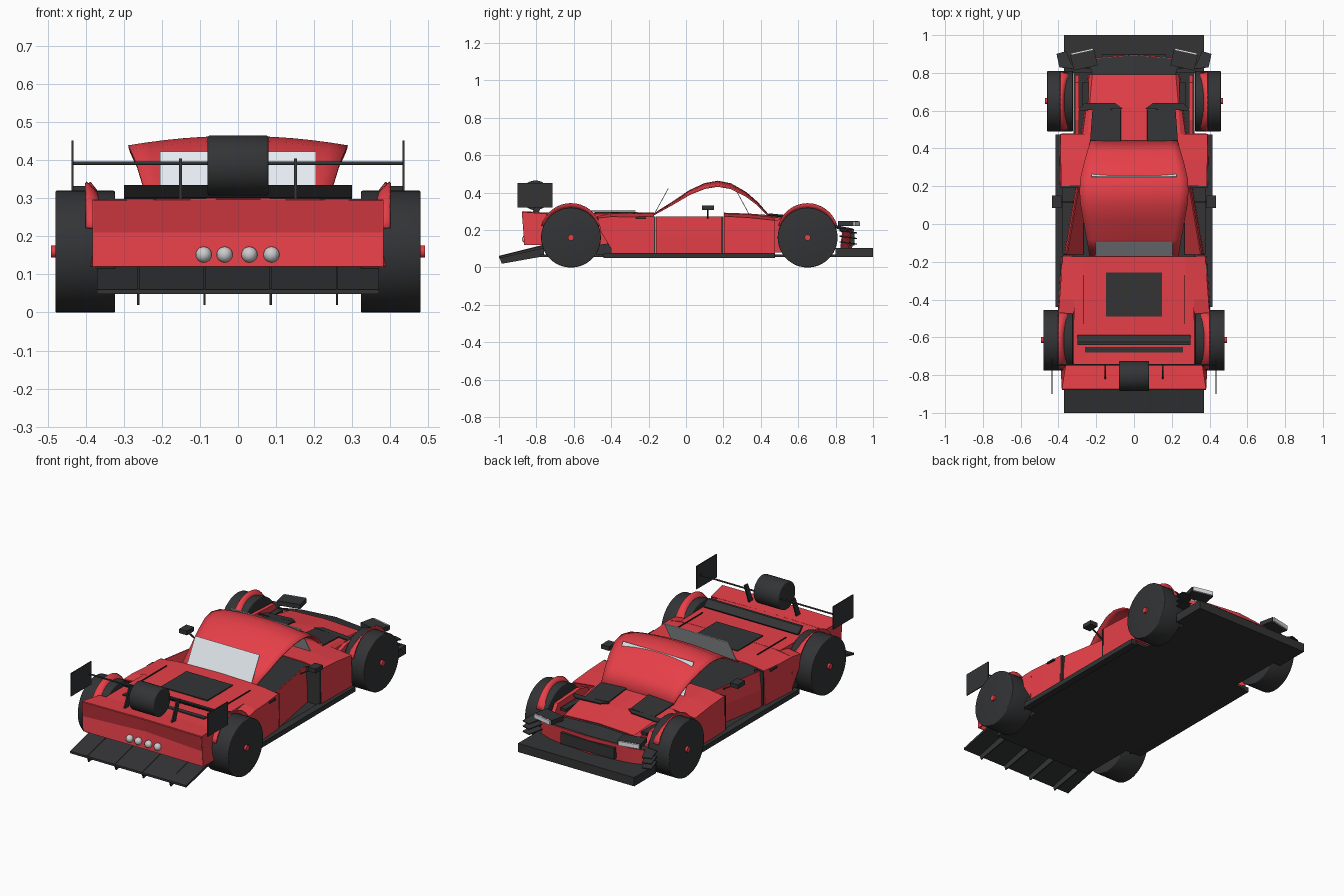
import bpy, bmesh, math
from mathutils import Vector, Matrix

if "Cube" in bpy.data.objects:
    bpy.data.objects.remove(bpy.data.objects["Cube"])


def material(name, rgb):
    m = bpy.data.materials.new(name)
    m.diffuse_color = (*rgb, 1)
    m.use_nodes = True
    m.node_tree.nodes["Principled BSDF"].inputs["Base Color"].default_value = m.diffuse_color
    return m


RED = material("red_paint", (0.8, 0.05, 0.065))
BLACK = material("black_trim", (0.033, 0.034, 0.036))
GLASS = material("pale_glass", (0.78, 0.83, 0.88))


def finish(name, bm, mat=None, mirror=False, thick=0, smooth=False):
    bmesh.ops.recalc_face_normals(bm, faces=bm.faces)
    me = bpy.data.meshes.new(name)
    bm.to_mesh(me)
    bm.free()
    ob = bpy.data.objects.new(name, me)
    bpy.context.collection.objects.link(ob)
    if mat:
        me.materials.append(mat)
    if mirror:
        ob.modifiers.new("Mirror", 'MIRROR').merge_threshold = 0.0005
    if thick:
        s = ob.modifiers.new("Solidify", 'SOLIDIFY')
        s.thickness, s.offset = thick, 0
    if smooth:
        bpy.ops.object.select_all(action='DESELECT')
        ob.select_set(True)
        bpy.context.view_layer.objects.active = ob
        bpy.ops.object.shade_smooth_by_angle(angle=math.radians(35))
    return ob


def box(name, x, y, z, mat=None, mirror=False, yaw=0):
    bm = bmesh.new()
    bmesh.ops.create_cube(bm, size=1)
    c = Vector([sum(r) / 2 for r in (x, y, z)])
    bm.transform(Matrix.Translation(c) @ Matrix.Rotation(yaw, 4, 'Z') @ Matrix.Diagonal(
        (x[1] - x[0], y[1] - y[0], z[1] - z[0], 1)))
    return finish(name, bm, mat, mirror)


def loft(name, rows, mat, mirror=True, thick=0.006, smooth=False):
    bm = bmesh.new()
    vs = [[bm.verts.new(p) for p in r] for r in rows]
    for a, b in zip(vs, vs[1:]):
        for i in range(len(a) - 1):
            bm.faces.new((a[i], a[i + 1], b[i + 1], b[i]))
    return finish(name, bm, mat, mirror, thick, smooth)


def prism(name, yz, x0, x1, mat, mirror=False):
    # side profile pushed along x
    bm = bmesh.new()
    f = bm.faces.new([bm.verts.new((x0, y, z)) for y, z in yz])
    g = bmesh.ops.extrude_face_region(bm, geom=[f])
    bmesh.ops.translate(bm, vec=(x1 - x0, 0, 0),
                        verts=[v for v in g['geom'] if isinstance(v, bmesh.types.BMVert)])
    # keep the starting cap so the prism is closed
    if f not in bm.faces[:]:
        bmesh.ops.holes_fill(bm, edges=bm.edges)
    return finish(name, bm, mat, mirror)


def rod_x(name, x0, x1, y, z, r, mat, mirror=False, bevel=0):
    bm = bmesh.new()
    bmesh.ops.create_cone(bm, cap_ends=True, segments=48, radius1=r, radius2=r, depth=x1 - x0)
    if bevel:
        rim = [e for e in bm.edges if abs(e.verts[0].co.z - e.verts[1].co.z) < 1e-5]
        bmesh.ops.bevel(bm, geom=rim, offset=bevel, segments=3, affect='EDGES', profile=0.5)
    bm.transform(Matrix.Translation(((x0 + x1) / 2, y, z)) @ Matrix.Rotation(math.pi / 2, 4, 'Y'))
    return finish(name, bm, mat, mirror, smooth=True)


# Wheels, hubs and flared arches
for end, y, outer, flare in (("front", 0.65, 0.46, 0.39), ("rear", -0.615, 0.48, 0.40)):
    rod_x(end + "_wheels", 0.323, outer, y, 0.16, 0.16, BLACK, True, 0.004)
    rod_x(end + "_hubs", outer - 0.01, outer + 0.012, y, 0.16, 0.016, RED, True)
    rows = []
    for i in range(17):
        t = i / 16
        a = math.radians(22 + 136 * t)
        s = math.sin(math.pi * t)
        xi = 0.325 + 0.04 * s
        ri, ro = 0.15, 0.168 + 0.014 * s
        rows.append([(x, y + math.cos(a) * r, 0.16 + math.sin(a) * r)
                     for x, r in ((xi, ri), ((xi + flare) / 2, (ri + ro) / 2), (flare, ro))])
    loft(end + "_arches", rows, RED, smooth=True)

# Floor, skirts, splitter
box("floor_middle", (-0.385, 0.385), (-0.45, 0.48), (0.055, 0.07), BLACK)
box("floor_front", (-0.32, 0.32), (0.48, 0.83), (0.055, 0.07), BLACK)
box("floor_rear", (-0.32, 0.32), (-0.78, -0.45), (0.055, 0.07), BLACK)
box("side_skirts", (0.375, 0.415), (-0.44, 0.475), (0.05, 0.078), BLACK, True)
box("splitter", (-0.37, 0.37), (0.80, 1.0), (0.055, 0.105), BLACK)

# Rear diffuser and fins
prism("diffuser", [(-1.0, 0.06), (-0.75, 0.12), (-0.75, 0.105), (-1.0, 0.048)], -0.37, 0.37, BLACK)
for x in (-0.262, -0.088, 0.086, 0.26):
    prism("diffuser_fin", [(-1.0, 0.062), (-0.76, 0.122), (-0.76, 0.06), (-0.985, 0.02)],
          x - 0.003, x + 0.003, BLACK)


def section(y, z, w, zw, s, zs, low):
    return [(0, y, z), (w, y, zw), (s, y, zs), (s + 0.005, y, low)]


# Rear bodywork
loft("rear_quarters", [section(-0.172, .292, .27, .285, .375, .272, .07),
                       section(-0.30, .29, .275, .287, .385, .268, .07),
                       section(-0.40, .29, .28, .285, .392, .27, .07)], RED)
loft("rear_deck", [section(-0.40, .29, .25, .287, .315, .285, .09),
                   section(-0.58, .288, .25, .285, .318, .285, .09),
                   section(-0.75, .29, .25, .285, .318, .285, .09)], RED)
loft("quarter_rear_edges", [[(.31, -.40, .285), (.392, -.40, .27), (.397, -.40, .10)],
                            [(.32, -.475, .27), (.398, -.47, .262), (.40, -.455, .19)]], RED)
loft("side_intakes", [[(.385, -.40, .13), (.385, -.40, .07)],
                      [(.375, -.48, .12), (.375, -.48, .07)]], BLACK)
loft("tail", [[(0, -.745, .29), (.36, -.745, .285), (.385, -.76, .12)],
              [(0, -.875, .298), (.38, -.875, .295), (.38, -.865, .12)]], RED)
loft("tail_panel", [[(0, -.875, .298), (.38, -.875, .295)],
                    [(0, -.835, .21), (.38, -.868, .21)],
                    [(0, -.86, .12), (.38, -.862, .12)]], RED)
box("engine_cover", (-0.148, 0.148), (-0.49, -0.258), (0.286, 0.297), BLACK)
box("deck_slot", (-0.26, 0.26), (-0.68, -0.652), (0.285, 0.294), BLACK)
prism("rear_spoiler", [(-.64, .335), (-.625, .335), (-.588, .306), (-.592, .298), (-.61, .302)],
      -0.30, 0.30, BLACK)
box("deck_rails", (0.264, 0.268), (-0.53, -0.27), (0.298, 0.304), BLACK, True)
box("fuel_flaps", (0.375, 0.393), (-0.27, -0.215), (0.258, 0.268), BLACK, True)

# Exhaust tips
for x in (-0.09, -0.035, 0.03, 0.088):
    bm = bmesh.new()
    bmesh.ops.create_uvsphere(bm, u_segments=20, v_segments=12, radius=0.021,
                              matrix=Matrix.Translation((x, -0.856, 0.152)))
    finish("exhaust_tip", bm, smooth=True)

# Rear wing assembly
rod_x("wing_drum", -0.08, 0.08, -0.805, 0.386, 0.079, BLACK, bevel=0.006)
rod_x("wing_bar", -0.435, 0.435, -0.745, 0.392, 0.0045, BLACK)
box("wing_endplates", (0.432, 0.438), (-0.90, -0.715), (0.32, 0.452), BLACK, True)
prism("wing_posts", [(-.825, .285), (-.79, .285), (-.745, .405), (-.775, .405)], 0.147, 0.155, BLACK, True)

# Recessed doors with inner sills and shut lines
D0, D1 = (0.355, -0.16), (0.295, 0.19)
loft("doors", [[(x, y, .272), (x + .01, y, .17), (x + .012, y, .07)] for x, y in (D0, D1)], RED)
loft("door_inners", [[(x, y, .272), (.27, y, .08)] for x, y in (D0, D1)], RED)
box("rear_shut_lines", (0.32, 0.377), (-0.172, -0.162), (0.07, 0.272), BLACK, True)
box("front_shut_lines", (0.30, 0.388), (0.19, 0.201), (0.07, 0.272), BLACK, True)
box("mirror_heads", (0.385, 0.435), (0.085, 0.15), (0.308, 0.332), BLACK, True)
loft("mirror_stalks", [[(.32, y, .265), (.40, y, .312)] for y in (.112, .12)], BLACK)

# Roof canopy, open at the sides
ROOF = [(-.172, .285, .235), (-.08, .343, .25), (.02, .41, .268), (.10, .447, .282), (.17, .46, .288),
        (.24, .446, .284), (.32, .40, .265), (.38, .348, .248), (.44, .28, .23)]
loft("roof", [[(w * i / 6, y, z - 0.13 * (z - .27) * (i / 6) ** 2) for i in range(7)]
              for y, z, w in ROOF], RED, thick=0.008, smooth=True)
for nm, a, b, w in (("rear_window", (-.17, .285), (-.095, .422), .205),
                    ("windscreen", (.25, .445), (.34, .28), .225)):
    loft(nm, [[(0, *a), (w, *a)], [(0, *b), (w, *b)]], GLASS, thick=0.004)

# Front bodywork
loft("front_quarters", [section(.202, .29, .28, .285, .383, .272, .07),
                        section(.34, .285, .26, .28, .386, .264, .07),
                        section(.475, .275, .245, .265, .388, .25, .07)], RED)
loft("hood", [section(.475, .275, .245, .265, .27, .25, .08),
              section(.62, .262, .235, .25, .25, .235, .08),
              section(.79, .235, .22, .225, .235, .21, .08)], RED)
loft("nose_top", [[(0, .79, .225), (.22, .79, .215), (.23, .825, .205), (.33, .82, .2)],
                  [(0, .893, .205), (.20, .875, .20), (.26, .865, .195), (.34, .835, .19)]], BLACK)
loft("bumper", [[(0, .895, .205), (.20, .877, .20), (.26, .867, .195), (.34, .837, .19)],
                [(0, .885, .10), (.20, .867, .10), (.26, .857, .10), (.34, .827, .10)]], RED)
box("grille", (-0.17, 0.17), (0.872, 0.90), (0.118, 0.182), BLACK)
loft("hood_vents", [[(.07, .44, .287), (.232, .44, .278)], [(.07, .605, .27), (.22, .605, .262)]], BLACK)
loft("hood_slats", [[(.06, .61, .270), (.30, .60, .258)], [(.10, .64, .267), (.26, .64, .258)]], BLACK)
box("front_ducts", (0.24, 0.275), (0.60, 0.75), (0.225, 0.24), BLACK, True)
prism("inner_fenders", [(.475, .08), (.475, .25), (.55, .27), (.75, .26), (.79, .20), (.79, .08)],
      .29, .312, RED, True)

# Headlights, slightly toed out
box("headlight_housings", (.20, .33), (.825, .91), (.222, .248), BLACK, True, -0.22)
box("headlight_lenses", (.215, .335), (.909, .917), (.223, .247), GLASS, True, -0.22)

# Canards on the front corners
for z in (0.125, 0.155, 0.185):
    loft("canards", [[(.32, .82, z + .012), (.395, .83, z + .012)],
                     [(.36, .915, z), (.41, .90, z)]], BLACK)
